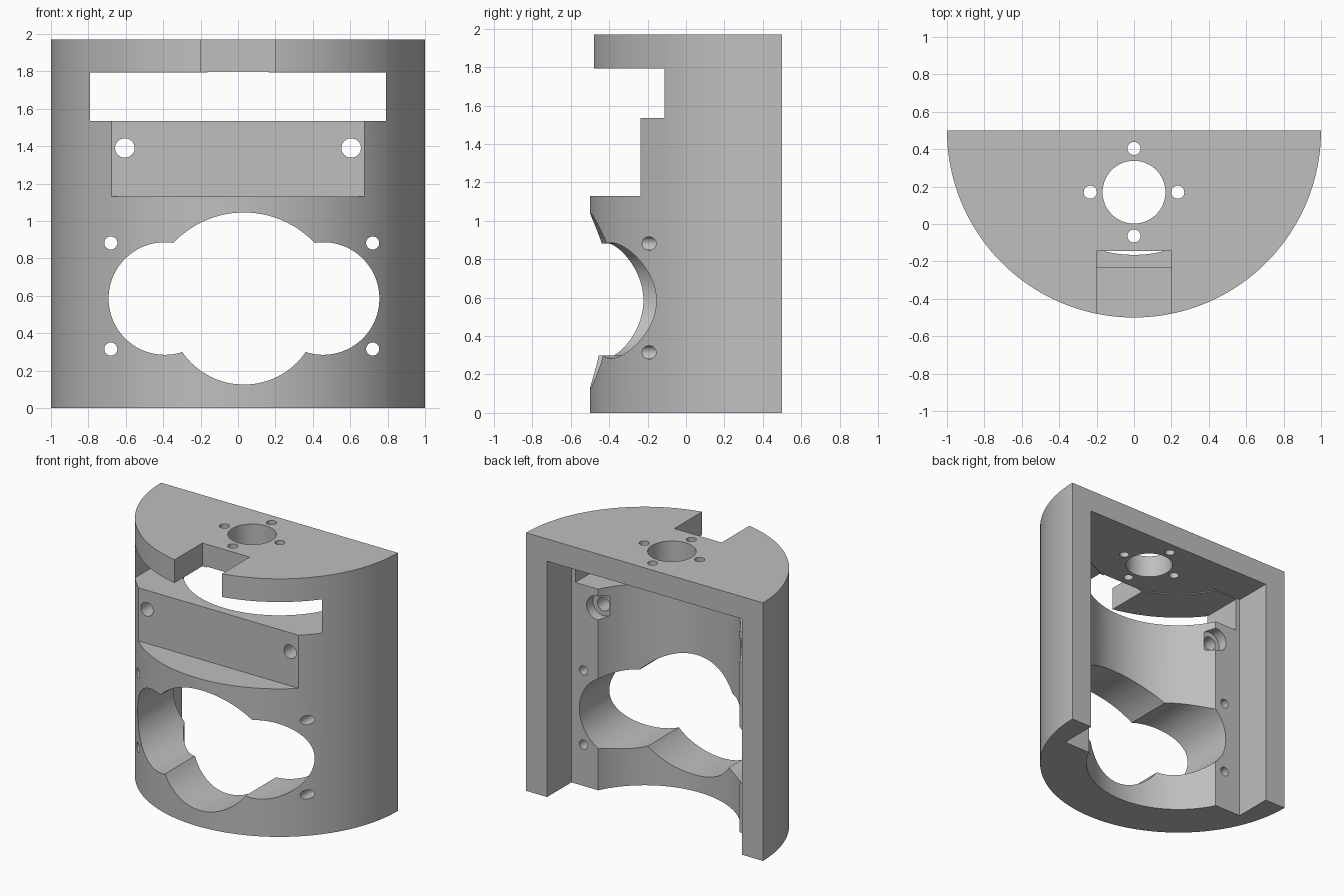
import bpy, bmesh
from math import sin, cos, pi, asin

default = bpy.data.objects.get("Cube")
if default:
    bpy.data.objects.remove(default, do_unlink=True)

grey = bpy.data.materials.new("plain grey")
grey.use_nodes = True
color = (0.52, 0.52, 0.52, 1)
grey.diffuse_color = color
grey.node_tree.nodes["Principled BSDF"].inputs["Base Color"].default_value = color

HEIGHT, BACK = 1.97, 0.5


def arc(cx, cy, r, start, end, n):
    return [(cx + r * cos(start + (end - start) * i / n),
             cy + r * sin(start + (end - start) * i / n)) for i in range(n + 1)]


def circle(cx, cy, r, n=64):
    return arc(cx, cy, r, 0, 2 * pi, n)[:-1]


def rect(x0, x1, y0, y1):
    return [(x0, y0), (x1, y0), (x1, y1), (x0, y1)]


def prism(name, profile, low, high, axis="z"):
    """Extrude a 2D profile along z (profile is x, y) or along y (profile is x, z)."""
    bm = bmesh.new()
    place = (lambda a, b: (a, b, low)) if axis == "z" else (lambda a, b: (a, low, b))
    face = bm.faces.new([bm.verts.new(place(a, b)) for a, b in profile])
    new = bmesh.ops.extrude_face_region(bm, geom=[face])["geom"]
    d = high - low
    bmesh.ops.translate(bm, vec=(0, 0, d) if axis == "z" else (0, d, 0),
                        verts=[v for v in new if isinstance(v, bmesh.types.BMVert)])
    bmesh.ops.recalc_face_normals(bm, faces=bm.faces)
    mesh = bpy.data.meshes.new(name)
    bm.to_mesh(mesh)
    bm.free()
    mesh.materials.append(grey)
    obj = bpy.data.objects.new(name, mesh)
    bpy.context.collection.objects.link(obj)
    return obj


# Half-round housing
housing = prism("housing", arc(0, BACK, 1, pi, 2 * pi, 96), 0, HEIGHT)

cutters = []


def cut(*args):
    cutters.append(prism(*args))


# Hollow inside: wide rear recess running into a round bore
step_y, bore = 0.207, 0.665
a = asin((BACK - step_y) / bore)
hollow = [(0.823, 0.7), (-0.823, 0.7), (-0.823, step_y)]
hollow += arc(0, BACK, bore, pi + a, 2 * pi - a, 64) + [(0.823, step_y)]
cut("hollow_cutter", hollow, -0.2, 1.8)

# Front slot, flat mounting face and top notch
cut("slot_cutter", rect(-0.79, 0.79, -1, 0.3), 1.535, 1.793)
cut("flat_cutter", rect(-0.677, 0.677, -1, -0.235), 1.13, 1.6)
cut("notch_cutter", rect(-0.2, 0.2, -1, -0.145), 1.7, 2.2)

# Top shaft hole with four screw holes
cut("shaft_cutter", circle(0, 0.17, 0.168), 1.7, 2.2)
for i in range(4):
    x, y = 0.234 * cos(i * pi / 2), 0.17 + 0.234 * sin(i * pi / 2)
    cut("top_screw_cutter", circle(x, y, 0.035, 32), 1.7, 2.2)

# Large front opening: two side circles and a taller middle
cx = 0.032
middle = arc(cx, 0.525, 0.52, 0, pi, 48) + arc(cx, 0.525, 0.40, pi, 2 * pi, 48)
cut("middle_cutter", middle, -1, 0.9, "y")
for side in (-1, 1):
    cut("side_cutter", circle(cx + side * 0.423, 0.585, 0.301, 72), -1, 0.9, "y")
    for z in (0.315, 0.882):
        cut("front_screw_cutter", circle(0.02 + side * 0.7, z, 0.035, 32), -1, 0.9, "y")
    # Bolt holes in the flat face, counterbored from inside
    cut("bolt_cutter", circle(side * 0.605, 1.39, 0.052, 32), -1, 0.9, "y")
    cut("counterbore_cutter", circle(side * 0.605, 1.39, 0.09, 32), 0.13, 0.9, "y")

# Apply all cuts, then drop the cutters
bpy.ops.object.select_all(action="DESELECT")
bpy.context.view_layer.objects.active = housing
housing.select_set(True)
for cutter in cutters:
    mod = housing.modifiers.new("cut", "BOOLEAN")
    mod.operation, mod.solver, mod.object = "DIFFERENCE", "EXACT", cutter
    bpy.ops.object.modifier_apply(modifier=mod.name)
    bpy.data.objects.remove(cutter, do_unlink=True)

bpy.ops.object.shade_smooth_by_angle(angle=pi / 6)
